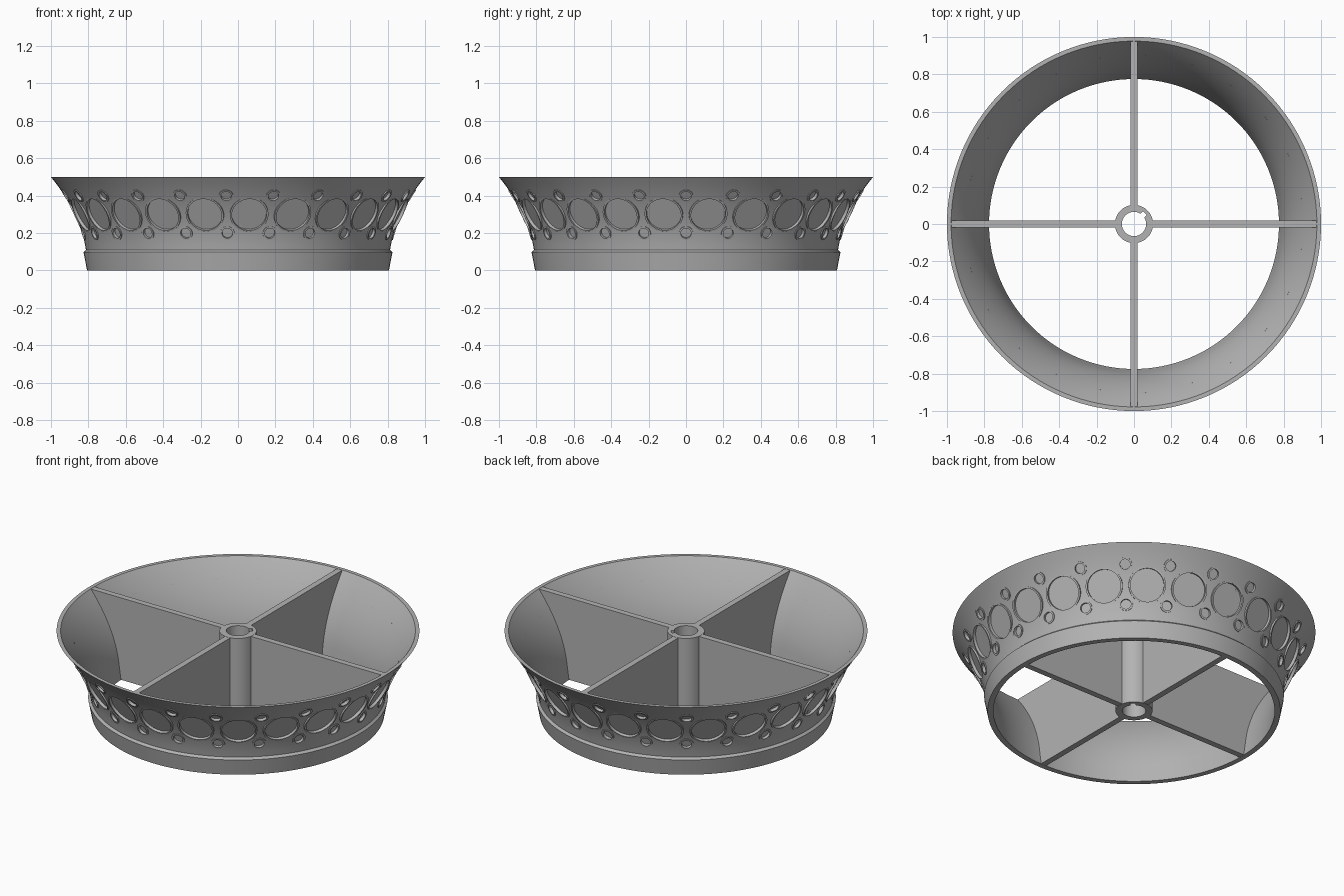
import bpy, bmesh, math
from mathutils import Matrix, Vector

cube = bpy.data.objects.get("Cube")
if cube:
    bpy.data.objects.remove(cube, do_unlink=True)

grey = bpy.data.materials.new("plain grey")
grey.use_nodes = True
grey.diffuse_color = (0.45, 0.45, 0.45, 1)
grey.node_tree.nodes["Principled BSDF"].inputs["Base Color"].default_value = (0.45, 0.45, 0.45, 1)

HEIGHT, STEP, WALL = 0.5, 0.11, 0.022
COUNT = 23


def finish(name, bm, smooth=True):
    bmesh.ops.recalc_face_normals(bm, faces=bm.faces)
    mesh = bpy.data.meshes.new(name)
    bm.to_mesh(mesh)
    bm.free()
    mesh.materials.append(grey)
    obj = bpy.data.objects.new(name, mesh)
    bpy.context.collection.objects.link(obj)
    if smooth:
        smooth_shade(obj)
    return obj


def smooth_shade(obj):
    bpy.ops.object.select_all(action='DESELECT')
    obj.select_set(True)
    bpy.context.view_layer.objects.active = obj
    bpy.ops.object.shade_smooth_by_angle(angle=math.radians(30))


def lathe(bm, profile, segments, matrix=Matrix()):
    """Revolve a closed (radius, z) profile about the local z axis."""
    rings = []
    for i in range(segments):
        a = 2 * math.pi * i / segments
        rings.append([bm.verts.new(matrix @ Vector((r * math.cos(a), r * math.sin(a), z)))
                      for r, z in profile])
    n = len(profile)
    for i in range(segments):
        here, there = rings[i], rings[(i + 1) % segments]
        for j in range(n):
            k = (j + 1) % n
            bm.faces.new((here[j], there[j], there[k], here[k]))


def cut(obj, cutter):
    """Subtract the cutter, then discard it."""
    cutter.hide_render = True
    mod = obj.modifiers.new("cut", 'BOOLEAN')
    mod.operation = 'DIFFERENCE'
    mod.solver = 'EXACT'
    mod.object = cutter
    bpy.ops.object.select_all(action='DESELECT')
    obj.select_set(True)
    bpy.context.view_layer.objects.active = obj
    bpy.ops.object.modifier_apply(modifier=mod.name)
    bpy.data.objects.remove(cutter, do_unlink=True)
    smooth_shade(obj)


def flare(z):
    """Outer radius of the flared wall."""
    t = (z - STEP) / (HEIGHT - STEP)
    return 0.813 + 0.187 * (0.316 * t + 0.684 * t * t)


def on_wall(angle, z):
    """Matrix on the flared wall with local z pointing outward."""
    slope = (flare(z + 0.01) - flare(z - 0.01)) / 0.02
    out = Vector((math.cos(angle), math.sin(angle), 0))
    normal = (out - Vector((0, 0, slope))).normalized()
    side = Vector((0, 0, 1)).cross(out)
    up = normal.cross(side)
    rot = Matrix((side, up, normal)).transposed().to_4x4()
    return Matrix.Translation(out * flare(z) + Vector((0, 0, z))) @ rot


# Flared shell with a stepped band at the foot
levels = [STEP + (HEIGHT - STEP) * i / 12 for i in range(13)]
inner = [(0.775, 0)] + [(flare(z) - WALL, z) for z in levels]
outer = [(0.807, 0), (0.826, 0.098)] + [(flare(z), z) for z in levels]
bm = bmesh.new()
lathe(bm, outer + inner[::-1], 128)
shell = finish("flared_shell", bm, smooth=False)

# Medallion places: one row of large, two offset rows of small
pitch = 2 * math.pi / COUNT
places = []
for i in range(COUNT):
    a = math.pi + i * pitch
    places.append((on_wall(a, 0.30), 0.103, 48))
    for z in (0.20, 0.40):
        places.append((on_wall(a + pitch / 2, z), 0.038, 28))

# Shallow pockets sunk into the shell
bm = bmesh.new()
for matrix, radius, sides in places:
    depth = 0.06
    bmesh.ops.create_cone(bm, cap_ends=True, segments=sides, radius1=radius - 0.005,
                          radius2=radius - 0.005, depth=depth,
                          matrix=matrix @ Matrix.Translation((0, 0, depth / 2 - 0.011)))
cut(shell, finish("pocket_cutter", bm, smooth=False))

# Thin raised rims round the pockets
bm = bmesh.new()
for matrix, radius, sides in places:
    lathe(bm, [(radius - 0.01, -0.013), (radius, -0.013), (radius, 0.005), (radius - 0.01, 0.005)],
          sides, matrix)
finish("medallion_rims", bm)

# Four full-height spoke walls that follow the inside of the shell
HALF = 0.018
outline = [(0.085, 0.001)] + [(r + 0.008, max(z, 0.001)) for r, z in inner] + [(0.085, HEIGHT)]
outline = [(r, min(z, HEIGHT - 0.001)) for r, z in outline]
for i, label in enumerate(("left", "back", "right", "front")):
    bm = bmesh.new()
    face = bm.faces.new([bm.verts.new((r, -HALF, z)) for r, z in outline])
    ext = bmesh.ops.extrude_face_region(bm, geom=[face])
    verts = [v for v in ext["geom"] if isinstance(v, bmesh.types.BMVert)]
    bmesh.ops.translate(bm, verts=verts, vec=(0, 2 * HALF, 0))
    bmesh.ops.rotate(bm, verts=bm.verts, matrix=Matrix.Rotation(i * math.pi / 2, 3, 'Z'))
    finish(label + "_spoke", bm, smooth=False)

# Hollow hub with a keyway slot
bm = bmesh.new()
lathe(bm, [(0.065, 0), (0.102, 0), (0.102, HEIGHT), (0.065, HEIGHT)], 64)
hub = finish("hub", bm, smooth=False)
bm = bmesh.new()
slot = Matrix.Rotation(math.pi / 4, 4, 'Z') @ Matrix.Translation((0.06, 0, HEIGHT / 2))
bmesh.ops.create_cube(bm, size=1, matrix=slot @ Matrix.Diagonal((0.044, 0.03, 0.7, 1)))
cut(hub, finish("keyway_cutter", bm, smooth=False))
